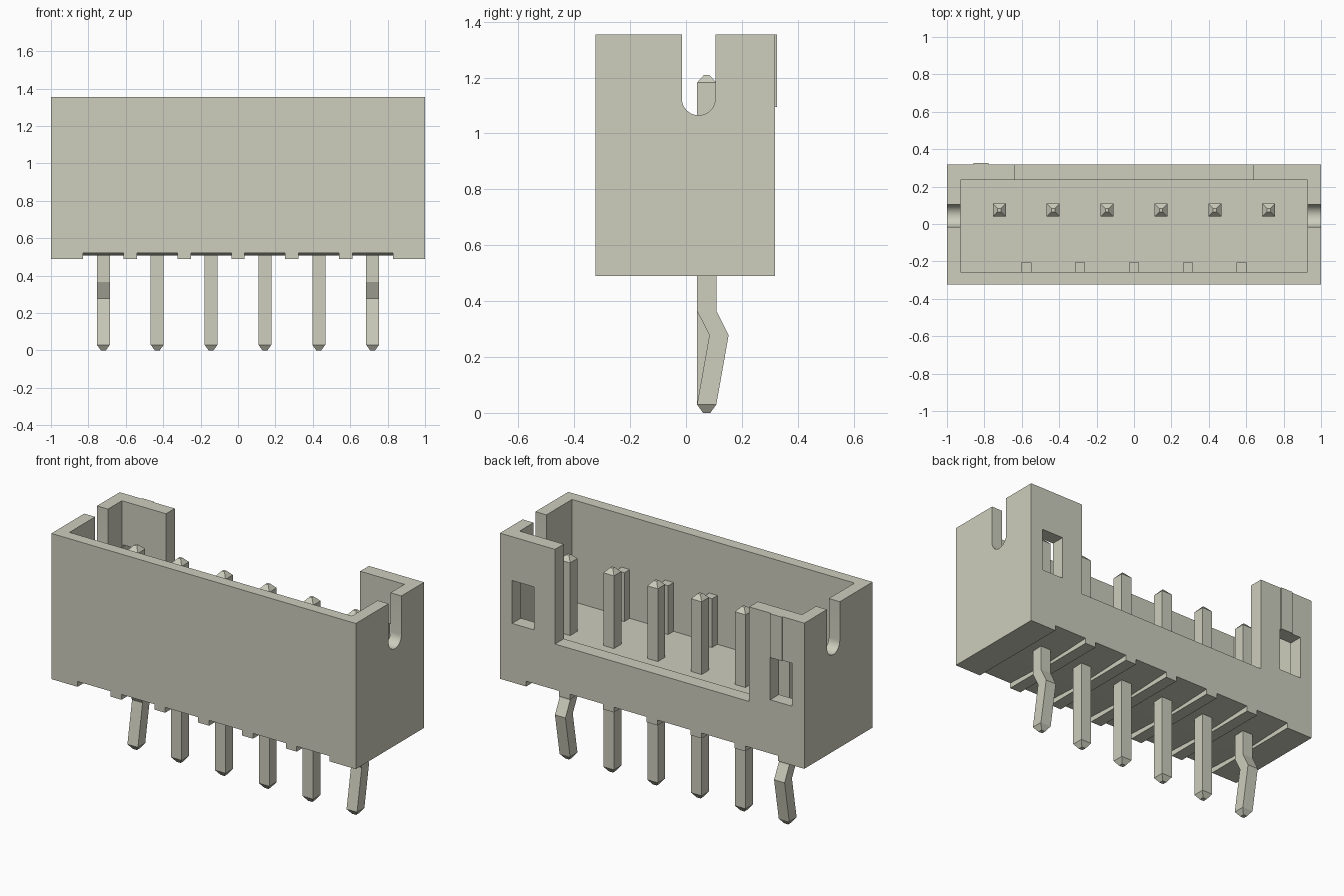
import bpy, bmesh, math

cube = bpy.data.objects.get("Cube")
if cube:
    bpy.data.objects.remove(cube, do_unlink=True)

# Single plastic colour
ivory = bpy.data.materials.new("warm_ivory_grey")
ivory.use_nodes = True
COLOUR = (0.61, 0.615, 0.51, 1.0)
ivory.diffuse_color = COLOUR
bsdf = next(n for n in ivory.node_tree.nodes if n.type == 'BSDF_PRINCIPLED')
bsdf.inputs["Base Color"].default_value = COLOUR


def finish(bm, name):
    bmesh.ops.recalc_face_normals(bm, faces=bm.faces)
    mesh = bpy.data.meshes.new(name)
    bm.to_mesh(mesh)
    bm.free()
    mesh.materials.append(ivory)
    obj = bpy.data.objects.new(name, mesh)
    bpy.context.collection.objects.link(obj)
    return obj


def loft(name, rings):
    """Closed solid through rings of equal point count."""
    bm = bmesh.new()
    loops = [[bm.verts.new(p) for p in ring] for ring in rings]
    n = len(loops[0])
    for a, b in zip(loops, loops[1:]):
        for i in range(n):
            j = (i + 1) % n
            bm.faces.new((a[i], a[j], b[j], b[i]))
    bm.faces.new(loops[0])
    bm.faces.new(loops[-1])
    return finish(bm, name)


def extrude_x(name, profile, x0, x1):
    """Solid from a (y, z) profile extruded along x."""
    return loft(name, [[(x, y, z) for y, z in profile] for x in (x0, x1)])


def box(name, x0, x1, y0, y1, z0, z1):
    return extrude_x(name, [(y0, z0), (y1, z0), (y1, z1), (y0, z1)], x0, x1)


def cut(target, cutter):
    cutter.hide_render = True
    mod = target.modifiers.new("cut", 'BOOLEAN')
    mod.operation = 'DIFFERENCE'
    mod.solver = 'EXACT'
    mod.object = cutter
    bpy.context.view_layer.objects.active = target
    bpy.ops.object.modifier_apply(modifier=mod.name)
    bpy.data.objects.remove(cutter, do_unlink=True)


FRONT, BACK, BOTTOM, TOP = -0.323, 0.318, 0.49, 1.355
PITCH = 0.288
PIN_X = [(i - 2.5) * PITCH for i in range(6)]
PIN_Y = 0.074

# Housing shell with open cavity and low centre part of the back wall
housing = box("housing", -1, 1, FRONT, BACK, BOTTOM, TOP)
cut(housing, box("cavity_cutter", -0.928, 0.928, -0.256, 0.236, 0.75, 1.5))
cut(housing, box("back_opening_cutter", -0.638, 0.638, 0.1, 0.5, 0.793, 1.5))

# Round-bottomed slot in both end walls
slot = [(0.105, 1.5), (-0.015, 1.5)]
for i in range(17):
    a = math.pi + math.pi * i / 16
    slot.append((0.045 + 0.06 * math.cos(a), 1.125 + 0.06 * math.sin(a)))
cut(housing, extrude_x("slot_cutter", slot, -1.1, 1.1))

# Latch windows through the two back tabs
for side in (-1, 1):
    xs = sorted((side * 0.776, side * 0.92))
    cut(housing, box("window_cutter", xs[0], xs[1], 0.15, 0.5, 0.84, 1.095))

# Shallow grooves under the housing, one per pin
groove = [(-0.4, 0.4), (0.4, 0.4), (0.4, 0.525), (0.0, 0.507), (-0.4, 0.525)]
for x in PIN_X:
    cut(housing, extrude_x("groove_cutter", groove, x - 0.108, x + 0.108))

bpy.ops.object.select_all(action='DESELECT')
housing.select_set(True)
bpy.context.view_layer.objects.active = housing
bpy.ops.object.shade_smooth_by_angle(angle=math.radians(30))

# Keying ribs on the inside of the front wall
for i in range(5):
    x = (i - 2) * PITCH
    box(f"inner_rib_{i + 1}", x - 0.027, x + 0.027, -0.27, -0.205, 0.74, 1.04)

# Thin marker ridge above the window on the right back tab
box("marker_ridge", -0.858, -0.778, BACK - 0.01, 0.325, 1.095, TOP)

# Square pins with tapered ends; the two outer ones are kinked below the housing
H = 0.0345
straight = [(0.0, PIN_Y, 0.013), (0.03, PIN_Y, H), (1.182, PIN_Y, H), (1.21, PIN_Y, 0.009)]
kinked = straight[:2] + [(0.278, 0.118, H), (0.365, PIN_Y, H)] + straight[2:]
for i, x in enumerate(PIN_X):
    path = kinked if i in (0, 5) else straight
    loft(f"pin_{i + 1}", [[(x - h, y - h, z), (x + h, y - h, z), (x + h, y + h, z), (x - h, y + h, z)]
                          for z, y, h in path])
